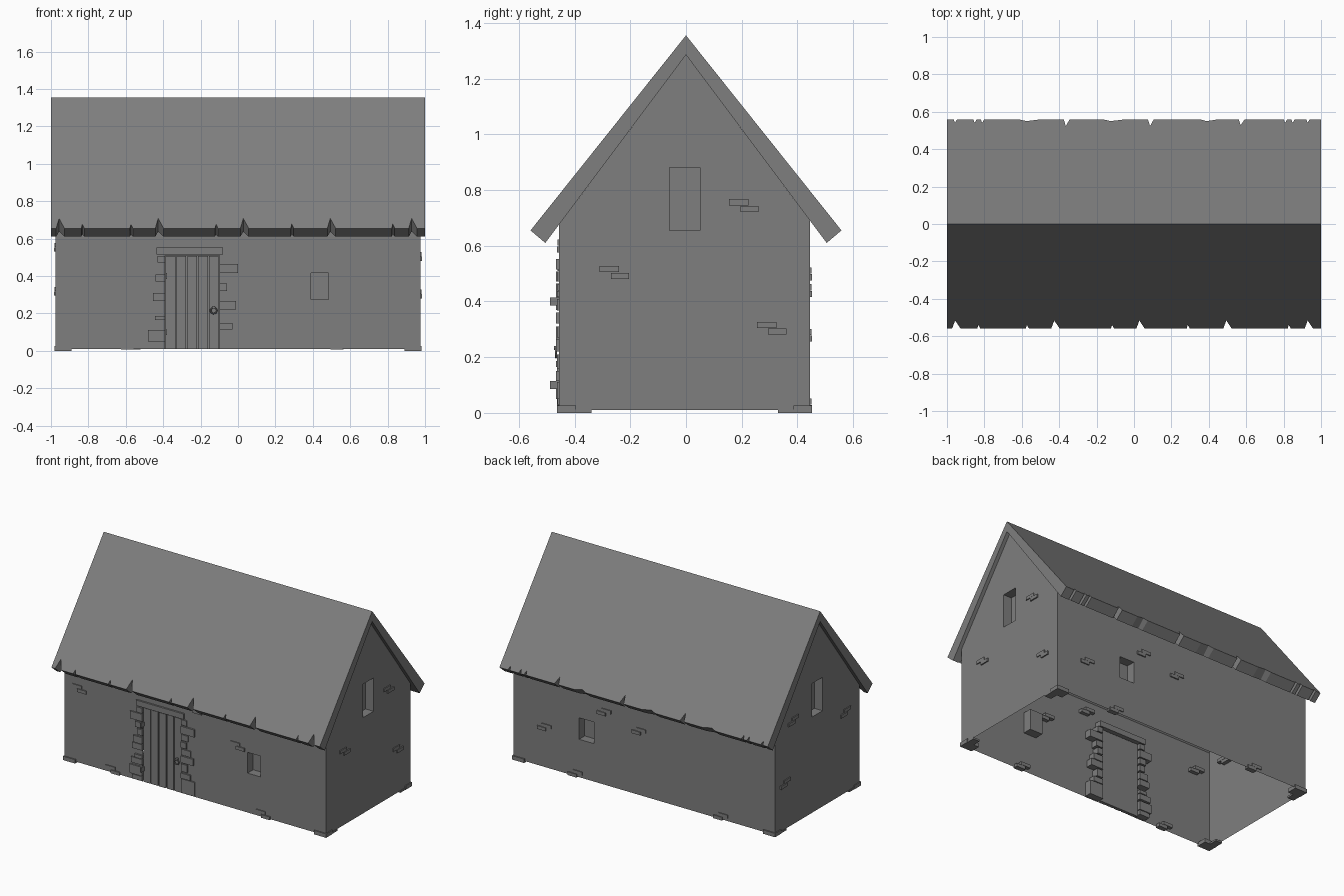
import bpy, bmesh
from mathutils import Vector, Matrix

if "Cube" in bpy.data.objects:
    bpy.data.objects.remove(bpy.data.objects["Cube"])

stone = bpy.data.materials.new("plain grey")
stone.use_nodes = True
GREY = (0.21, 0.21, 0.21, 1)
stone.diffuse_color = GREY
stone.node_tree.nodes["Principled BSDF"].inputs["Base Color"].default_value = GREY

X, FRONT, BACK, BASE = 0.975, -0.455, 0.445, 0.01
PEAK, PITCH = 1.285, 1.337

# Each wall maps (along, height, outward distance) to a point
WALLS = {
    "front": lambda a, z, d=0: Vector((a, FRONT - d, z)),
    "back": lambda a, z, d=0: Vector((a, BACK + d, z)),
    "right": lambda a, z, d=0: Vector((X + d, a, z)),
    "left": lambda a, z, d=0: Vector((-X - d, a, z)),
}


def finish(name, bm):
    bmesh.ops.recalc_face_normals(bm, faces=bm.faces)
    mesh = bpy.data.meshes.new(name)
    bm.to_mesh(mesh)
    bm.free()
    mesh.materials.append(stone)
    ob = bpy.data.objects.new(name, mesh)
    bpy.context.collection.objects.link(ob)
    return ob


def add_box(bm, p, q):
    p, q = Vector(p), Vector(q)
    size = [abs(c) for c in q - p]
    bmesh.ops.create_cube(bm, size=1, matrix=Matrix.Translation((p + q) / 2) @ Matrix.Diagonal((*size, 1)))


def add_wall(bm, side, outline, hole, depth=0.06):
    """Flat wall with a window pocket sunk into it."""
    at = WALLS[side]
    a0, a1, z0, z1 = hole
    corners = [(a0, z0), (a1, z0), (a1, z1), (a0, z1)]
    rim = [bm.verts.new(at(*c)) for c in corners]
    deep = [bm.verts.new(at(*c, -depth)) for c in corners]
    outer = [bm.verts.new(at(*c)) for c in outline]
    edges = [bm.edges.new((loop[i - 1], loop[i])) for loop in (outer, rim) for i in range(len(loop))]
    bmesh.ops.triangle_fill(bm, edges=edges, use_beauty=True, normal=at(0, 0, 1) - at(0, 0))
    for i in range(4):
        bm.faces.new((rim[i - 1], rim[i], deep[i], deep[i - 1]))
    bm.faces.new(deep)


# Walls: open shell with doorway and window pockets
DOOR_L, DOOR_R, DOOR_TOP = -0.39, -0.10, 0.51
front_top, back_top = PEAK + FRONT * PITCH, PEAK - BACK * PITCH
bm = bmesh.new()
add_wall(bm, "front", [(-X, BASE), (DOOR_L, BASE), (DOOR_L, DOOR_TOP), (DOOR_R, DOOR_TOP),
                       (DOOR_R, BASE), (X, BASE), (X, front_top), (-X, front_top)],
         (0.39, 0.485, 0.275, 0.415))
add_wall(bm, "back", [(-X, BASE), (X, BASE), (X, back_top), (-X, back_top)], (0.375, 0.485, 0.265, 0.41))
for side in ("right", "left"):
    add_wall(bm, side, [(FRONT, BASE), (BACK, BASE), (BACK, back_top), (0, PEAK), (FRONT, front_top)],
             (-0.06, 0.05, 0.655, 0.88))
bmesh.ops.remove_doubles(bm, verts=bm.verts, dist=0.0005)
finish("walls", bm)

# Roof: two slabs with ragged notches along the eaves (x, half width, depth)
big, small = (0.022, 0.042), (0.008, 0.018)
NOTCHES = {
    -1: [(-0.95, *big), (-0.83, *small), (-0.57, *small), (-0.42, *big), (-0.115, *small),
         (0.035, *big), (0.29, *small), (0.5, *big), (0.83, *small), (0.935, *big)],
    1: [(-0.955, *small), (-0.85, *small), (-0.81, *small), (-0.56, 0.05, 0.008), (-0.36, 0.015, 0.035),
        (-0.11, 0.05, 0.008), (0.09, 0.015, 0.035), (0.4, 0.04, 0.008), (0.575, 0.015, 0.03),
        (0.81, *small), (0.85, *small), (0.93, *small)],
}
bm = bmesh.new()
for s, notches in NOTCHES.items():
    path = [(-1, 0)]
    for x, w, d in notches:
        path += [(x - w, 0), (x - w * 0.3, d), (x + w, 0)]
    path.append((1, 0))
    top = [bm.verts.new((x, s * (0.558 - d), 0.655 + 1.254 * d)) for x, d in path]
    low = [bm.verts.new((x, s * (0.505 - d * 0.5), 0.61 + PITCH * d * 0.5)) for x, d in path]
    ridge = [bm.verts.new((x, 0, 1.355)) for x in (1, -1)]
    under = [bm.verts.new((x, 0, PEAK)) for x in (1, -1)]
    bm.faces.new(top + ridge)
    bm.faces.new(low + under)
    for i in range(len(path) - 1):
        bm.faces.new((top[i], top[i + 1], low[i + 1], low[i]))
    bm.faces.new((top[-1], ridge[0], under[0], low[-1]))
    bm.faces.new((top[0], ridge[1], under[1], low[0]))
bmesh.ops.remove_doubles(bm, verts=bm.verts, dist=0.0001)
finish("roof", bm)

# Exposed bricks: small staggered clusters through the walls
CLUSTERS = {
    "front": [(-0.86, 0.51), (0.32, 0.44), (0.0, 0.6), (-0.61, 0.03), (0.51, 0.03)],
    "back": [(0.745, 0.28), (0.3, 0.5), (0.04, 0.44), (0.515, 0.03), (-0.57, 0.03)],
    "right": [(-0.255, 0.505), (0.31, 0.305), (0.21, 0.745)],
    "left": [(0.255, 0.71), (0.34, 0.32), (-0.3, 0.555)],
}
bm = bmesh.new()
for side, spots in CLUSTERS.items():
    at = WALLS[side]
    for a, z in spots:
        add_box(bm, at(a - 0.055, z, -0.025), at(a + 0.015, z + 0.022, 0.006))
        add_box(bm, at(a - 0.015, z - 0.024, -0.025), at(a + 0.05, z - 0.002, 0.008))
finish("wall_bricks", bm)

# Corner footings
bm = bmesh.new()
for sx in (-1, 1):
    for y, s in ((FRONT, 1), (BACK, -1)):
        add_box(bm, (sx * (X + 0.006), y - s * 0.008, 0), (sx * 0.89, y + s * 0.06, 0.026))
        add_box(bm, (sx * (X + 0.004), y - s * 0.005, 0), (sx * 0.93, y + s * 0.115, 0.012))
finish("corner_footings", bm)

# Door surround: rough stones on both jambs (bottom, top, width) and a lintel
LEFT_JAMB = [(0.015, 0.045, 0.075), (0.05, 0.11, 0.09), (0.122, 0.16, 0.085), (0.165, 0.187, 0.055),
             (0.22, 0.26, 0.075), (0.265, 0.31, 0.065), (0.32, 0.36, 0.04), (0.37, 0.408, 0.05),
             (0.415, 0.465, 0.09), (0.472, 0.508, 0.04)]
RIGHT_JAMB = [(0.015, 0.11, 0.1), (0.115, 0.15, 0.07), (0.16, 0.21, 0.045), (0.22, 0.265, 0.09),
              (0.27, 0.31, 0.07), (0.32, 0.36, 0.04), (0.368, 0.408, 0.05), (0.415, 0.465, 0.1),
              (0.472, 0.508, 0.04)]
bm = bmesh.new()
for edge, s, jamb in ((DOOR_L, -1, LEFT_JAMB), (DOOR_R, 1, RIGHT_JAMB)):
    for i, (z0, z1, w) in enumerate(jamb):
        add_box(bm, (edge, FRONT - 0.008 - 0.004 * (i % 2), z0), (edge + s * w, FRONT + 0.045, z1))
add_box(bm, (-0.435, FRONT - 0.012, 0.515), (-0.08, FRONT + 0.045, 0.552))
finish("door_surround", bm)

# Door: vertical planks over a backing board
bm = bmesh.new()
add_box(bm, (DOOR_L, FRONT + 0.012, BASE), (DOOR_R, FRONT + 0.022, DOOR_TOP))
planks = 5
step = (DOOR_R - DOOR_L) / planks
for i in range(planks):
    x = DOOR_L + i * step
    add_box(bm, (x + 0.003, FRONT + 0.001 * (i % 2), BASE), (x + step - 0.003, FRONT + 0.016, DOOR_TOP - 0.003))
finish("door_planks", bm)

# Hinge pins
bm = bmesh.new()
for z in (0.1, 0.4):
    add_box(bm, (-0.388, FRONT - 0.033, z - 0.015), (-0.38, FRONT + 0.01, z + 0.015))
finish("hinge_pins", bm)

# Door handle: ring hanging from a stud
bpy.ops.mesh.primitive_torus_add(major_radius=0.016, minor_radius=0.004, major_segments=16, minor_segments=6,
                                 location=(-0.13, FRONT - 0.012, 0.215), rotation=(1.5708, 0, 0))
ring = bpy.context.object
ring.name = "handle_ring"
ring.data.materials.append(stone)
bm = bmesh.new()
add_box(bm, (-0.137, FRONT - 0.018, 0.226), (-0.123, FRONT + 0.005, 0.24))
finish("handle_stud", bm)
